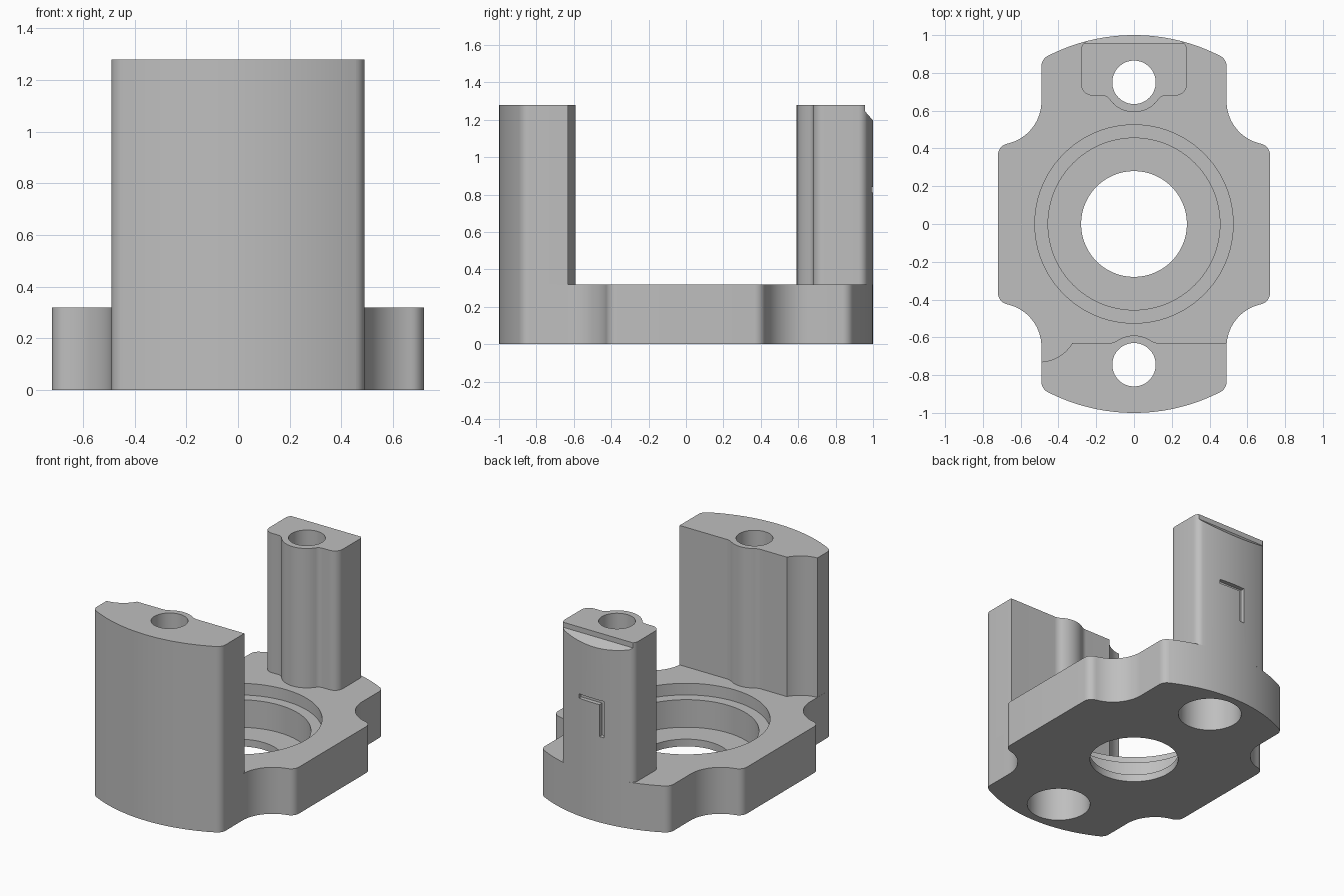
import bpy, bmesh, math

if "Cube" in bpy.data.objects:
    bpy.data.objects.remove(bpy.data.objects["Cube"])

BASE_H, TOP = 0.32, 1.28
grey = bpy.data.materials.new("plain grey")
grey.diffuse_color = (0.52, 0.52, 0.52, 1)
grey.use_nodes = True
grey.node_tree.nodes["Principled BSDF"].inputs["Base Color"].default_value = grey.diffuse_color


def arc(cx, cy, r, a0, a1, n=12):
    """Points on an arc, angles in degrees."""
    return [(cx + r * math.cos(math.radians(a0 + (a1 - a0) * i / n)),
             cy + r * math.sin(math.radians(a0 + (a1 - a0) * i / n))) for i in range(n + 1)]


def circle(cy, r, n=64):
    return arc(0, cy, r, 0, 360, n)[:-1]


def clean(pts):
    """Drop repeated neighbouring points."""
    out = []
    for p in pts:
        if not out or math.dist(p, out[-1]) > 1e-4:
            out.append(p)
    if math.dist(out[0], out[-1]) < 1e-4:
        out.pop()
    return out


def prism(name, pts, a, b, axis="z"):
    """Extrude a closed profile from a to b along an axis."""
    place = {"x": lambda u, v, w: (w, u, v),
             "y": lambda u, v, w: (u, w, v),
             "z": lambda u, v, w: (u, v, w)}[axis]
    bm = bmesh.new()
    pts = clean(pts)
    low = [bm.verts.new(place(u, v, a)) for u, v in pts]
    high = [bm.verts.new(place(u, v, b)) for u, v in pts]
    bm.faces.new(low)
    bm.faces.new(high)
    for i in range(len(pts)):
        j = (i + 1) % len(pts)
        bm.faces.new((low[i], low[j], high[j], high[i]))
    bmesh.ops.recalc_face_normals(bm, faces=bm.faces)
    mesh = bpy.data.meshes.new(name)
    bm.to_mesh(mesh)
    bm.free()
    mesh.materials.append(grey)
    obj = bpy.data.objects.new(name, mesh)
    bpy.context.collection.objects.link(obj)
    return obj


def cut(obj, *cutters):
    """Subtract each cutter, remove it, then shade the part."""
    bpy.ops.object.select_all(action="DESELECT")
    bpy.context.view_layer.objects.active = obj
    obj.select_set(True)
    for c in cutters:
        mod = obj.modifiers.new("cut", "BOOLEAN")
        mod.operation, mod.solver, mod.object = "DIFFERENCE", "EXACT", c
        bpy.ops.object.modifier_apply(modifier=mod.name)
        bpy.data.objects.remove(c)
    bpy.ops.object.shade_smooth_by_angle(angle=math.radians(30))


def boss(cy, side, off, r, f):
    """Rounded bulge around a screw hole, from +x to -x, facing side (+1 or -1)."""
    dx = math.sqrt((r + f) ** 2 - (off + f) ** 2)
    t = math.degrees(math.atan2(off + f, dx))
    half = arc(dx, off + f, f, -90, t - 180, 8) + arc(0, 0, r, t, 90, 10)
    whole = half + [(-x, y) for x, y in reversed(half)]
    return [(x, cy + side * y) for x, y in whole]


# Outline of one quarter of the flange, from the end arc to the flat side
end = math.degrees(math.atan2(0.836, 0.43))
tip = arc(0, 0, 1, 90, end, 16) + arc(0.43, 0.836, 0.06, end, 0, 8)
quarter = tip + arc(0.72, 0.65, 0.23, 180, 258, 16) + arc(0.66, 0.366, 0.06, 78, 0, 8)
right = quarter + [(x, -y) for x, y in reversed(quarter)]
outline = right + [(-x, y) for x, y in reversed(right)]

# Flange with stepped bearing bore and counterbored screw holes
flange = prism("flange", outline, 0, BASE_H)
cut(flange,
    prism("bore_cutter", circle(0, 0.28, 96), -0.1, 0.5),
    prism("seat_cutter", circle(0, 0.455, 96), 0.05, 0.5),
    prism("rim_cutter", circle(0, 0.525, 96), 0.24, 0.5),
    *[prism("hole_cutter", circle(y, 0.115), -0.1, 0.5) for y in (-0.745, 0.75)],
    *[prism("head_cutter", circle(y, 0.2), -0.1, 0.25) for y in (-0.745, 0.75)])

# Wide front pillar: outer arc, flat inner face with bulge, scooped left corner
front_tip = [(x, -y) for x, y in tip]
profile = (front_tip + [(0.49, -0.63)] + boss(-0.745, 1, 0.115, 0.155, 0.08)
           + arc(-0.5, -0.53, 0.2, -30, -87, 12)
           + [(-x, y) for x, y in reversed(front_tip)])
front_pillar = prism("front_pillar", profile, BASE_H, TOP)
cut(front_pillar, prism("hole_cutter", circle(-0.745, 0.115), 0, 1.5))

# Narrow rear pillar with rounded corners and inner bulge
a = math.degrees(math.atan2(0.9217, 0.23))
side = arc(0, 0, 1, 90, a, 10) + arc(0.23, 0.9217, 0.05, a, 0, 8) + arc(0.22, 0.74, 0.06, 0, -90, 8)
profile = side + boss(0.75, -1, 0.07, 0.158, 0.05) + [(-x, y) for x, y in reversed(side)]
rear_pillar = prism("rear_pillar", profile, BASE_H, TOP)
ledge = [(0.957, 1.4), (0.957, 1.245), (1.01, 1.185), (1.1, 1.185), (1.1, 1.4)]
groove = [(0.12, 0.84), (0.12, 0.81), (-0.04, 0.81), (-0.04, 0.59), (-0.075, 0.59), (-0.075, 0.84)]
cut(rear_pillar,
    prism("hole_cutter", circle(0.75, 0.115), 0, 1.5),
    prism("ledge_cutter", ledge, -0.5, 0.5, "x"),
    prism("groove_cutter", groove, 0.97, 1.1, "y"))
